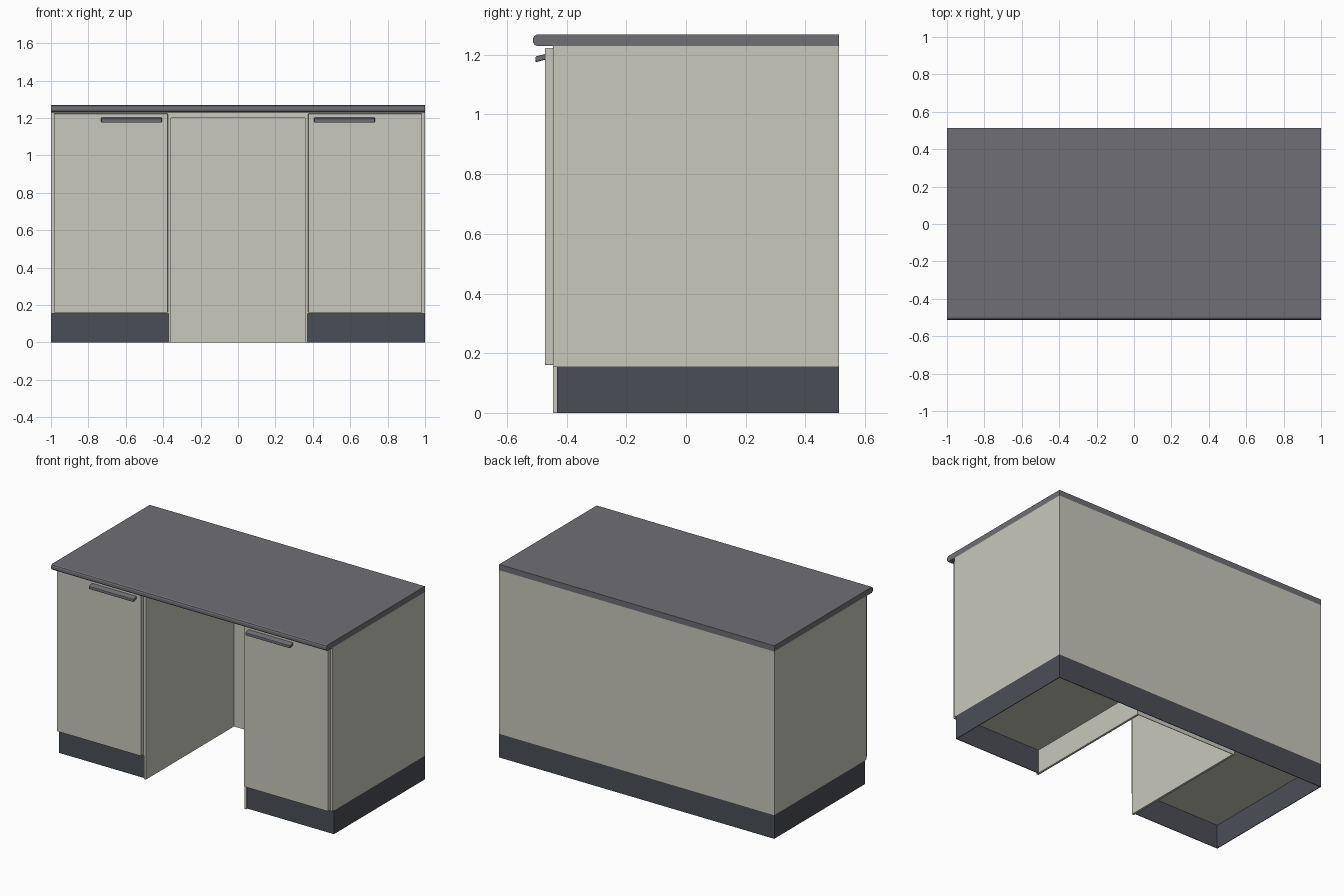
import bpy, bmesh

if "Cube" in bpy.data.objects:
    bpy.data.objects.remove(bpy.data.objects["Cube"])

def material(name, rgb):
    m = bpy.data.materials.new(name)
    m.diffuse_color = (*rgb, 1)
    m.use_nodes = True
    m.node_tree.nodes["Principled BSDF"].inputs["Base Color"].default_value = m.diffuse_color
    return m

CREAM = material("cream panel", (0.578, 0.578, 0.503))
GREY = material("warm grey", (0.162, 0.157, 0.178))
SLATE = material("dark slate", (0.069, 0.076, 0.093))

def finish(bm, name, mat):
    bmesh.ops.recalc_face_normals(bm, faces=bm.faces)
    me = bpy.data.meshes.new(name)
    bm.to_mesh(me)
    bm.free()
    me.materials.append(mat)
    ob = bpy.data.objects.new(name, me)
    bpy.context.collection.objects.link(ob)
    return ob

def box(name, x, y, z, mat, bevel=0.0):
    bm = bmesh.new()
    bmesh.ops.create_cube(bm, size=1)
    for v in bm.verts:
        v.co = [(r[0] + r[1]) / 2 + c * (r[1] - r[0]) for c, r in zip(v.co, (x, y, z))]
    if bevel:
        bmesh.ops.bevel(bm, geom=bm.edges[:], offset=bevel, segments=2, profile=0.5, affect='EDGES')
    return finish(bm, name, mat)

def extrude_x(name, profile, x, mat):
    """Extrude a (y, z) profile along x."""
    bm = bmesh.new()
    f = bm.faces.new([bm.verts.new((x[0], y, z)) for y, z in profile])
    ext = bmesh.ops.extrude_face_region(bm, geom=[f])
    for v in ext["geom"]:
        if isinstance(v, bmesh.types.BMVert):
            v.co.x = x[1]
    return finish(bm, name, mat)

BACK, FRONT, KNEE = 0.512, -0.445, 0.47
PLINTH, DESK, TOP = 0.155, 1.23, 1.268
T = 0.004

# Worktop with a rounded front edge
extrude_x("worktop", [(BACK, DESK), (BACK, TOP), (-0.500, TOP), (-0.508, TOP - 0.004),
                      (-BACK, TOP - 0.012), (-BACK, DESK + 0.012), (-0.508, DESK + 0.004),
                      (-0.500, DESK)], (-1, 1), GREY)

for side, s in (("left", -1), ("right", 1)):
    def span(a, b):
        return tuple(sorted((s * a, s * b)))
    # Cabinet body and the knee-hole panel that runs to the floor
    box(side + "_cabinet", span(0.372, 1), (FRONT, BACK), (PLINTH, DESK), CREAM)
    box(side + "_knee_side", span(0.358, 0.372), (FRONT, KNEE), (0, DESK), CREAM)
    # Door
    box(side + "_door", span(0.375, 0.985), (-0.473, FRONT), (0.16, 1.223), CREAM, 0.003)
    # Thin plinth boards
    box(side + "_plinth_front", span(0.372, 1), (-0.432, -0.432 + T), (0, PLINTH), SLATE)
    box(side + "_plinth_side", span(1 - T, 1), (-0.432, BACK), (0, PLINTH), SLATE)
    # Sloping pull handle with rounded edges
    handle = extrude_x(side + "_handle", [(-0.505, 1.175), (-0.505, 1.194), (-0.470, 1.203),
                                          (-0.470, 1.184)], span(0.407, 0.732), GREY)
    bv = handle.modifiers.new("rounded", 'BEVEL')
    bv.width, bv.segments = 0.004, 2

# Knee-hole ceiling, rear wall, outer back and back plinth
box("knee_ceiling", (-0.358, 0.358), (FRONT, KNEE), (1.2, DESK), CREAM)
box("knee_back", (-0.372, 0.372), (KNEE, KNEE + T), (0, DESK), CREAM)
box("outer_back", (-0.372, 0.372), (BACK - T, BACK), (PLINTH, DESK), CREAM)
box("plinth_back", (-1, 1), (BACK - T, BACK), (0, PLINTH), SLATE)
